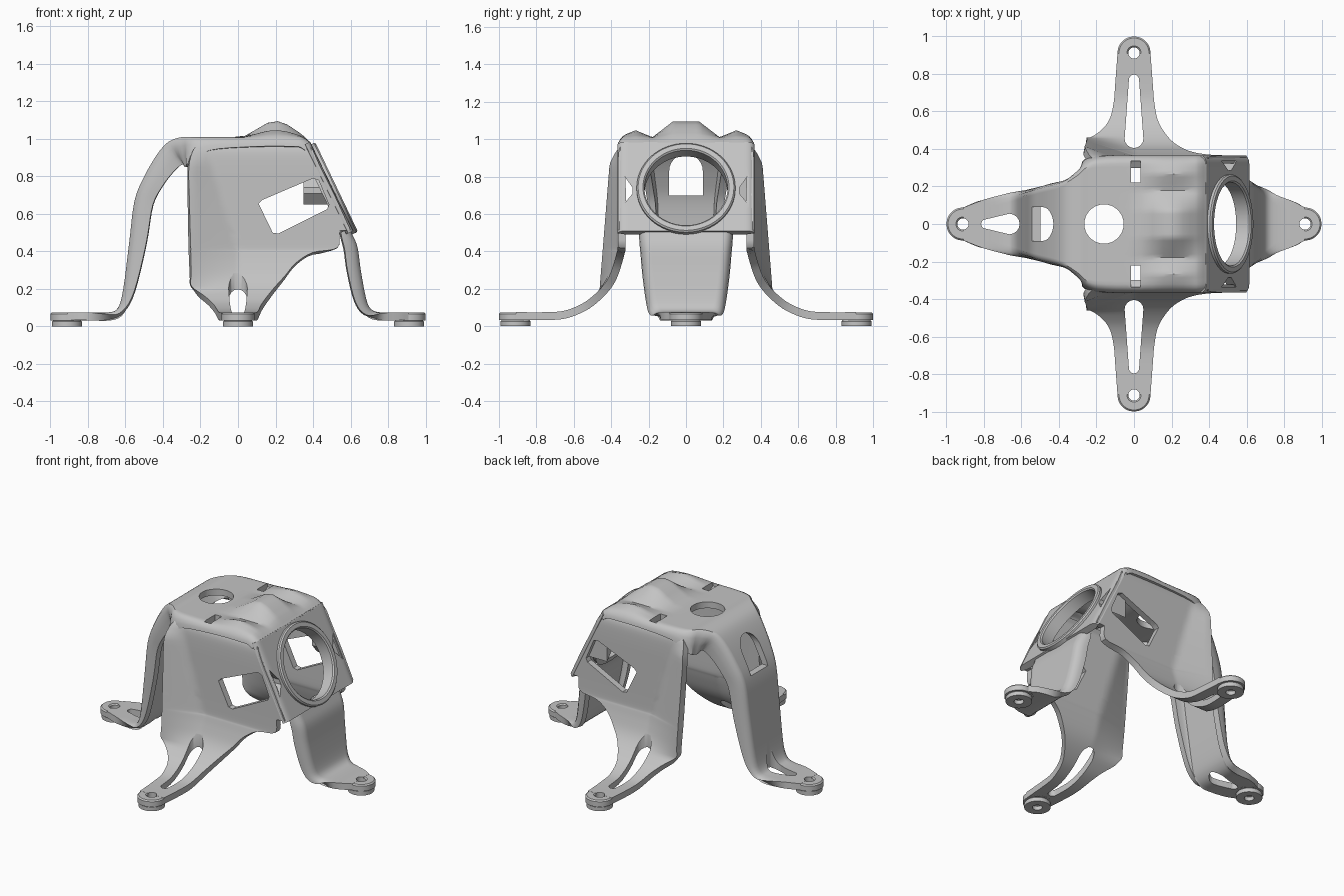
import bpy, bmesh, math
from mathutils import Vector, Matrix

if "Cube" in bpy.data.objects:
    bpy.data.objects.remove(bpy.data.objects["Cube"])

grey = bpy.data.materials.new("cast_grey")
grey.use_nodes = True
COLOUR = (0.55, 0.55, 0.55, 1)
grey.diffuse_color = COLOUR
grey.node_tree.nodes["Principled BSDF"].inputs["Base Color"].default_value = COLOUR
THICK = 0.042


def add_object(name, bm):
    mesh = bpy.data.meshes.new(name)
    bm.to_mesh(mesh)
    bm.free()
    mesh.materials.append(grey)
    obj = bpy.data.objects.new(name, mesh)
    bpy.context.collection.objects.link(obj)
    return obj


def shade(obj):
    bpy.ops.object.select_all(action='DESELECT')
    obj.select_set(True)
    bpy.context.view_layer.objects.active = obj
    bpy.ops.object.shade_smooth_by_angle(angle=math.radians(35))


def smooth(stations, steps=4):
    """Catmull-Rom interpolation through tuples."""
    pts = [Vector(s) for s in stations]
    pts = [2 * pts[0] - pts[1]] + pts + [2 * pts[-1] - pts[-2]]
    out = []
    for a, b, c, d in zip(pts, pts[1:], pts[2:], pts[3:]):
        for i in range(steps):
            t = i / steps
            out.append(0.5 * (2 * b + (c - a) * t + (2 * a - 5 * b + 4 * c - d) * t * t
                              + (3 * b - a - 3 * c + d) * t ** 3))
    return out + [pts[-2]]


def prism(points, axis, lo, hi):
    """Cutter: polygon extruded along an axis; points use the two other axes in order."""
    bm = bmesh.new()

    def place(p, h):
        v = list(p)
        v.insert("xyz".index(axis), h)
        return bm.verts.new(v)
    low, high = [[place(p, h) for p in points] for h in (lo, hi)]
    bm.faces.new(low)
    bm.faces.new(high)
    for i in range(len(points)):
        j = (i + 1) % len(points)
        bm.faces.new((low[i], low[j], high[j], high[i]))
    bmesh.ops.recalc_face_normals(bm, faces=bm.faces[:])
    return bm


def circle(cx, cy, r, n=32):
    return [(cx + r * math.cos(math.tau * i / n), cy + r * math.sin(math.tau * i / n)) for i in range(n)]


def capsule(x0, r0, x1, r1, n=8):
    """Tapered slot along the first coordinate."""
    ends = []
    for c, r, start in ((x1, r1, -0.5), (x0, r0, 0.5)):
        ends += [(c + r * math.cos(math.pi * (start + i / n)), r * math.sin(math.pi * (start + i / n)))
                 for i in range(n + 1)]
    return ends


def evaluated(obj):
    bpy.context.view_layer.update()
    return bpy.data.meshes.new_from_object(obj.evaluated_get(bpy.context.evaluated_depsgraph_get()))


def extent(mesh):
    return [f(v.co[k] for v in mesh.vertices) for k in range(3) for f in (min, max)]


def intact(before, after):
    """True when a cut opened a hole without losing the rest of the sheet."""
    if len(after.vertices) < 0.75 * len(before.vertices) or len(after.vertices) == len(before.vertices):
        return False
    return all(abs(a - b) < 0.005 for a, b in zip(extent(before), extent(after)))


def sheet(name, rows, cutters):
    """Thick sheet through a grid of points, with openings cut one by one."""
    bm = bmesh.new()
    grid = [[bm.verts.new(p) for p in row] for row in rows]
    for a, b in zip(grid, grid[1:]):
        for i in range(len(a) - 1):
            bm.faces.new((a[i], a[i + 1], b[i + 1], b[i]))
    bm.normal_update()
    core = Vector((0, 0, 0.2))
    if sum(f.normal.dot(f.calc_center_median() - core) * f.calc_area() for f in bm.faces) < 0:
        bmesh.ops.reverse_faces(bm, faces=bm.faces[:])
    obj = add_object(name, bm)
    solid = obj.modifiers.new("thickness", 'SOLIDIFY')
    solid.thickness = THICK
    solid.offset = -1
    done = evaluated(obj)
    obj.modifiers.clear()
    obj.data = done
    for cutter in cutters:
        tool = add_object(name + "_cutter", cutter)
        tool.hide_render = True
        cut = obj.modifiers.new("opening", 'BOOLEAN')
        cut.operation = 'DIFFERENCE'
        cut.solver = 'EXACT'
        cut.object = tool
        for own in (False, True):
            cut.use_self = own
            done = evaluated(obj)
            if intact(obj.data, done):
                obj.data = done
                break
        obj.modifiers.clear()
        bpy.data.objects.remove(tool)
    shade(obj)


def channel(stations, splay, relief=lambda x, y: 0, n=36):
    """Rows across a path of (x, z, half width, flange depth) with rolled edges."""
    path = smooth(stations)
    rows = []
    for i, (x, z, half, depth) in enumerate(path):
        ahead, behind = path[min(i + 1, len(path) - 1)], path[max(i - 1, 0)]
        t = Vector((ahead[0] - behind[0], ahead[1] - behind[1])).normalized()
        flat = half - splay
        cross = [(flat * (2 * k / n - 1), 0) for k in range(n + 1)]
        roll = [(flat + splay * math.sin(a), depth * (1 - math.cos(a)))
                for a in (math.pi / 8 * k for k in range(1, 5))]
        cross = [(-y, d) for y, d in reversed(roll)] + cross + roll
        rows.append([Vector((x + t.y * d, y, z - t.x * d + relief(x, y))) for y, d in cross])
    return rows


def tube(name, r_in, r_out, z0, z1, matrix, sides=48):
    bm = bmesh.new()
    ch = min(0.008, (z1 - z0) / 4)
    section = [(r_in, z0), (r_out, z0), (r_out, z1 - ch), (r_out - ch, z1), (r_in + ch, z1), (r_in, z1 - ch)]
    rings = [[bm.verts.new((x, y, z)) for x, y in circle(0, 0, r, sides)] for r, z in section]
    for a, b in zip(rings, rings[1:] + rings[:1]):
        for i in range(sides):
            j = (i + 1) % sides
            bm.faces.new((a[i], a[j], b[j], b[i]))
    bmesh.ops.recalc_face_normals(bm, faces=bm.faces[:])
    bm.transform(matrix)
    shade(add_object(name, bm))


# Front collar frame
normal = Vector((0.9, 0, 0.43)).normalized()
collar = Matrix.Translation((0.508, 0, 0.735)) @ normal.to_track_quat('Z', 'Y').to_matrix().to_4x4()
tube("front_collar", 0.222, 0.264, -0.065, 0.02, collar, 64)


# Raised ridges on the roof
def ridges(x, y):
    if abs(x - 0.2) > 0.2:
        return 0
    along = math.cos(math.pi / 2 * (x - 0.2) / 0.2) ** 2
    y = abs(y)
    centre = 0.085 * min(1, max(0, (0.18 - y) / 0.11))
    side = 0.038 * max(0, 1 - abs(y - 0.27) / 0.09)
    return (centre + side) * along


# Left leg and roof in one sheet
roof_path = [(-0.91, 0.075, 0.088, 0), (-0.8, 0.075, 0.13, 0), (-0.69, 0.075, 0.16, 0.01),
             (-0.64, 0.10, 0.175, 0.03), (-0.612, 0.2, 0.185, 0.06), (-0.58, 0.45, 0.197, 0.09),
             (-0.552, 0.67, 0.205, 0.1), (-0.5, 0.8, 0.22, 0.11), (-0.43, 0.92, 0.238, 0.13),
             (-0.37, 0.985, 0.26, 0.15), (-0.3, 1.01, 0.305, 0.16), (-0.24, 1.01, 0.355, 0.13),
             (-0.15, 1.01, 0.366, 0.07), (0.1, 1.01, 0.366, 0.05), (0.3, 1.01, 0.366, 0.05),
             (0.35, 1.003, 0.366, 0.05), (0.388, 0.98, 0.366, 0.05)]
arch = [(-0.09, 0.7), (0.09, 0.7)] + [(0.09 * math.cos(a), 0.83 + 0.09 * math.sin(a))
                                      for a in (math.pi * k / 12 for k in range(13))]
cuts = [prism(circle(-0.912, 0, 0.03), 'z', -0.1, 0.3),
        prism(capsule(-0.79, 0.025, -0.665, 0.055), 'z', -0.1, 0.5),
        prism(circle(-0.16, 0, 0.105), 'z', 0.8, 1.2),
        prism(arch, 'x', -0.8, -0.33)]
for s in (-1, 1):
    cuts.append(prism([(x, s * y) for x, y in ((-0.015, 0.22), (0.035, 0.22), (0.035, 0.335), (-0.015, 0.335))],
                      'z', 0.8, 1.2))
sheet("roof_and_left_leg", channel(roof_path, 0.045, ridges), cuts)

# Sloping front plate around the collar
slope_path = [(0.385, 0.985, 0.366, 0.03), (0.5, 0.747, 0.366, 0.03), (0.615, 0.51, 0.366, 0.03)]
opening = prism(circle(0, 0, 0.23, 64), 'z', -0.12, 0.12)
opening.transform(collar)
cuts = [opening]
for s in (-1, 1):
    cuts.append(prism([(s * 0.335, 0.81), (s * 0.285, 0.74), (s * 0.285, 0.71), (s * 0.335, 0.65)], 'x', 0.35, 0.8))
sheet("front_slope", channel(slope_path, 0.045), cuts)

# Right leg under the collar
right_path = [(0.592, 0.525, 0.25, 0.05), (0.61, 0.49, 0.25, 0.06), (0.638, 0.42, 0.245, 0.07),
              (0.655, 0.3, 0.235, 0.07), (0.683, 0.15, 0.215, 0.06), (0.71, 0.092, 0.195, 0.04),
              (0.76, 0.075, 0.155, 0.005), (0.85, 0.075, 0.12, 0), (0.91, 0.075, 0.088, 0)]
sheet("right_leg", channel(right_path, 0.05), [prism(circle(0.912, 0, 0.03), 'z', -0.1, 0.3)])

# Side walls running down into the front and back legs: (y, z, left x, right x)
upper = [(0.335, 0.985, -0.2, 0.37), (0.358, 0.94, -0.24, 0.4), (0.364, 0.85, -0.262, 0.44),
         (0.364, 0.7, -0.26, 0.515), (0.364, 0.515, -0.255, 0.6)]
lower = [(0.364, 0.51, -0.255, 0.54), (0.365, 0.42, -0.252, 0.53), (0.37, 0.395, -0.252, 0.4),
         (0.385, 0.34, -0.25, 0.31), (0.41, 0.27, -0.25, 0.25), (0.445, 0.215, -0.248, 0.2),
         (0.5, 0.16, -0.175, 0.155), (0.56, 0.118, -0.13, 0.125), (0.65, 0.083, -0.108, 0.108),
         (0.75, 0.075, -0.1, 0.1), (0.91, 0.075, -0.088, 0.088)]
window = [(0.11, 0.655), (0.13, 0.675), (0.4, 0.79), (0.43, 0.78), (0.485, 0.65), (0.475, 0.625),
          (0.215, 0.495), (0.185, 0.5)]


def wall_rows(side):
    rows = []
    for y, z, left, right in smooth(upper) + smooth(lower):
        crease = 0.0 - 0.3 * max(0, z - 0.4)
        flare = max(0, 0.41 + 0.08 * (0.85 - z) - y) * min(1, max(0, (0.97 - z) / 0.1))
        if y > 0.46:
            flare = 0
        row = []
        for k in range(33):
            x = left + (right - left) * k / 32
            lean = flare * max(0, min(1, (crease - x) / (crease + 0.25)))
            row.append(Vector((x, side * (y + lean), z)))
        rows.append(row)
    return rows


for name, side in (("front_wall_and_leg", -1), ("back_wall_and_leg", 1)):
    cuts = [prism(window, 'y', *sorted((side * 0.2, side * 0.6))),
            prism(circle(0, side * 0.912, 0.03), 'z', -0.1, 0.3),
            prism([(x, side * y) for y, x in capsule(0.455, 0.05, 0.77, 0.027)], 'z', -0.1, 0.47)]
    sheet(name, wall_rows(side), cuts)

# Round feet with bolt holes and pads
for name, x, y in (("left", -1, 0), ("right", 1, 0), ("front", 0, -1), ("back", 0, 1)):
    spot = Matrix.Translation((0.912 * x, 0.912 * y, 0))
    tube(name + "_foot", 0.03, 0.088, 0.032, 0.0745, spot)
    tube(name + "_foot_pad", 0.03, 0.08, 0, 0.034, spot)
